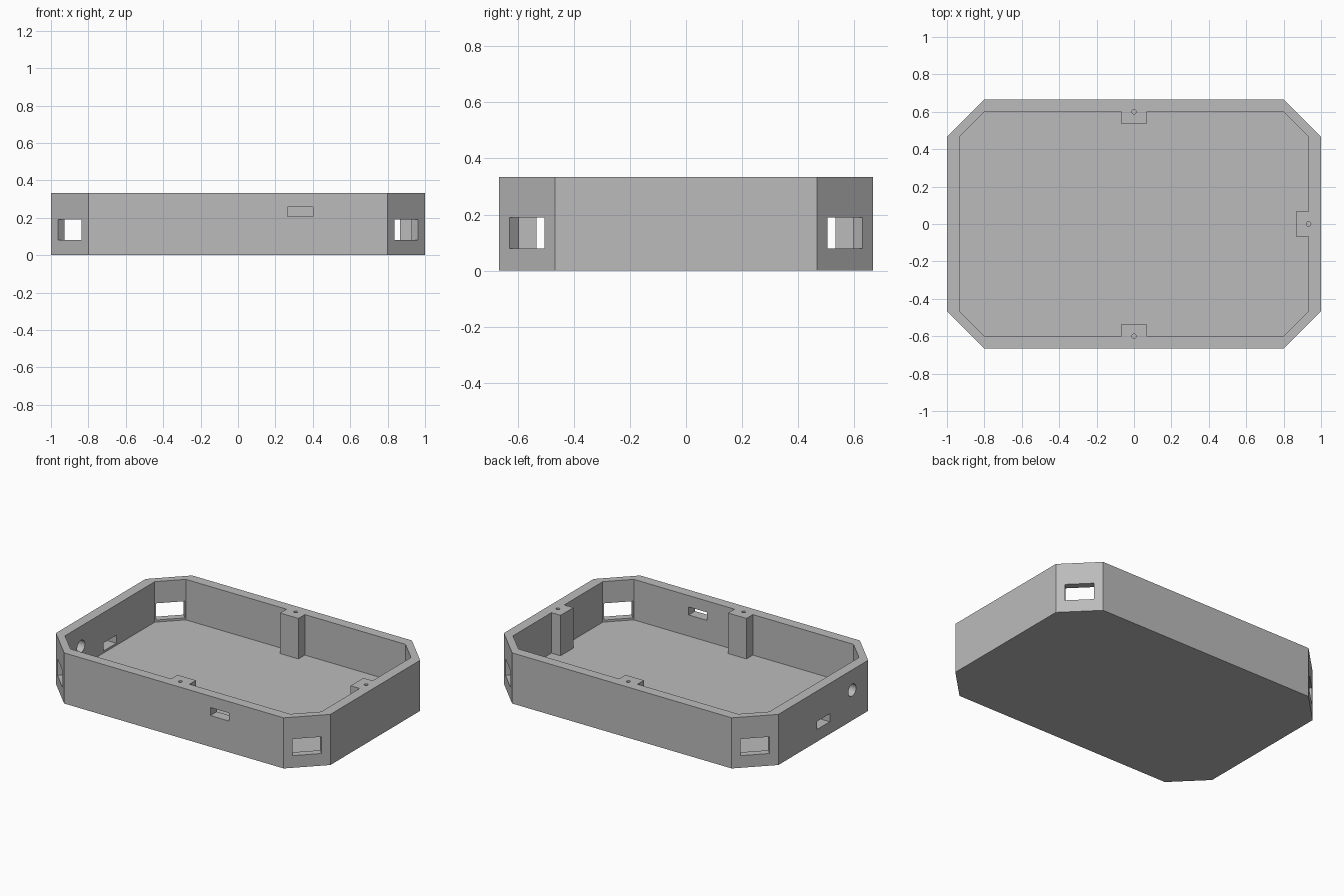
import bpy, bmesh
from math import radians
from mathutils import Matrix, Vector

cube = bpy.data.objects.get("Cube")
if cube:
    bpy.data.objects.remove(cube, do_unlink=True)

U = 1 / 15                      # wall and floor thickness
L, W, H = 1.0, 10 * U, 5 * U    # half length, half width, height
CX, CY = 0.8, 7 * U             # where the corner chamfers begin

grey = bpy.data.materials.new("plain grey")
grey.use_nodes = True
colour = (0.5, 0.5, 0.5, 1)
grey.diffuse_color = colour
grey.node_tree.nodes["Principled BSDF"].inputs["Base Color"].default_value = colour


def finish(name, bm):
    bmesh.ops.recalc_face_normals(bm, faces=bm.faces)
    mesh = bpy.data.meshes.new(name)
    bm.to_mesh(mesh)
    bm.free()
    mesh.materials.append(grey)
    obj = bpy.data.objects.new(name, mesh)
    bpy.context.collection.objects.link(obj)
    return obj


def prism(name, outline, z0, z1):
    bm = bmesh.new()
    face = bm.faces.new([bm.verts.new((x, y, z0)) for x, y in outline])
    top = bmesh.ops.extrude_face_region(bm, geom=[face])["geom"]
    verts = [v for v in top if isinstance(v, bmesh.types.BMVert)]
    bmesh.ops.translate(bm, verts=verts, vec=(0, 0, z1 - z0))
    return finish(name, bm)


def box(name, centre, size, turn=0):
    bm = bmesh.new()
    matrix = (Matrix.Translation(centre) @ Matrix.Rotation(radians(turn), 4, "Z")
              @ Matrix.Diagonal(Vector(size)).to_4x4())
    bmesh.ops.create_cube(bm, size=1, matrix=matrix)
    return finish(name, bm)


def cylinder(name, centre, radius, depth, axis="Z"):
    bm = bmesh.new()
    matrix = Matrix.Translation(centre)
    if axis == "X":
        matrix = matrix @ Matrix.Rotation(radians(90), 4, "Y")
    bmesh.ops.create_cone(bm, cap_ends=True, segments=32, radius1=radius,
                          radius2=radius, depth=depth, matrix=matrix)
    return finish(name, bm)


# Tray body with chamfered corners
tray = prism("tray", [(-CX, -W), (CX, -W), (L, -CY), (L, CY),
                      (CX, W), (-CX, W), (-L, CY), (-L, -CY)], 0, H)

# Cavity: its outline steps inward around the three screw posts
ix, iy = L - U, W - U
cavity = [(-CX, -iy), (-U, -iy), (-U, U - iy), (U, U - iy), (U, -iy), (CX, -iy),
          (ix, -CY), (ix, -U), (ix - U, -U), (ix - U, U), (ix, U), (ix, CY),
          (CX, iy), (U, iy), (U, iy - U), (-U, iy - U), (-U, iy), (-CX, iy),
          (-ix, CY), (-ix, -CY)]
cutters = [prism("cavity_cutter", cavity, U, H + U)]

# Windows through the four chamfered corners
for sx in (-1, 1):
    for sy in (-1, 1):
        cutters.append(box("corner_window_cutter", (sx * 0.89, sy * 0.557, 0.135),
                           (0.2, 0.175, 0.11), 45 * sx * sy))

# Slots in the front and right-hand walls, and a round socket
cutters.append(box("front_slot_cutter", (0.333, -W + U / 2, 0.232), (0.135, 0.2, 0.053)))
cutters.append(box("side_slot_cutter", (-L + U / 2, 0, 0.107), (0.2, 0.135, 0.053)))
cutters.append(cylinder("side_socket_cutter", (-L + U / 2, -0.3, 0.2), 0.04, 0.2, "X"))

# Screw holes in the post tops
for x, y in ((0, -iy), (0, iy), (ix, 0)):
    cutters.append(cylinder("screw_hole_cutter", (x, y, H), 0.012, 0.27))

# Cut everything out of the tray, then discard the cutters
for cutter in cutters:
    mod = tray.modifiers.new(cutter.name, "BOOLEAN")
    mod.operation, mod.solver, mod.object = "DIFFERENCE", "EXACT", cutter
    cutter.hide_render = True
bpy.context.view_layer.update()
result = bpy.data.meshes.new_from_object(
    tray.evaluated_get(bpy.context.evaluated_depsgraph_get()))
tray.modifiers.clear()
tray.data = result
for cutter in cutters:
    bpy.data.objects.remove(cutter, do_unlink=True)

# Smooth only the round holes
bpy.ops.object.select_all(action="DESELECT")
tray.select_set(True)
bpy.context.view_layer.objects.active = tray
bpy.ops.object.shade_smooth_by_angle(angle=radians(30))
